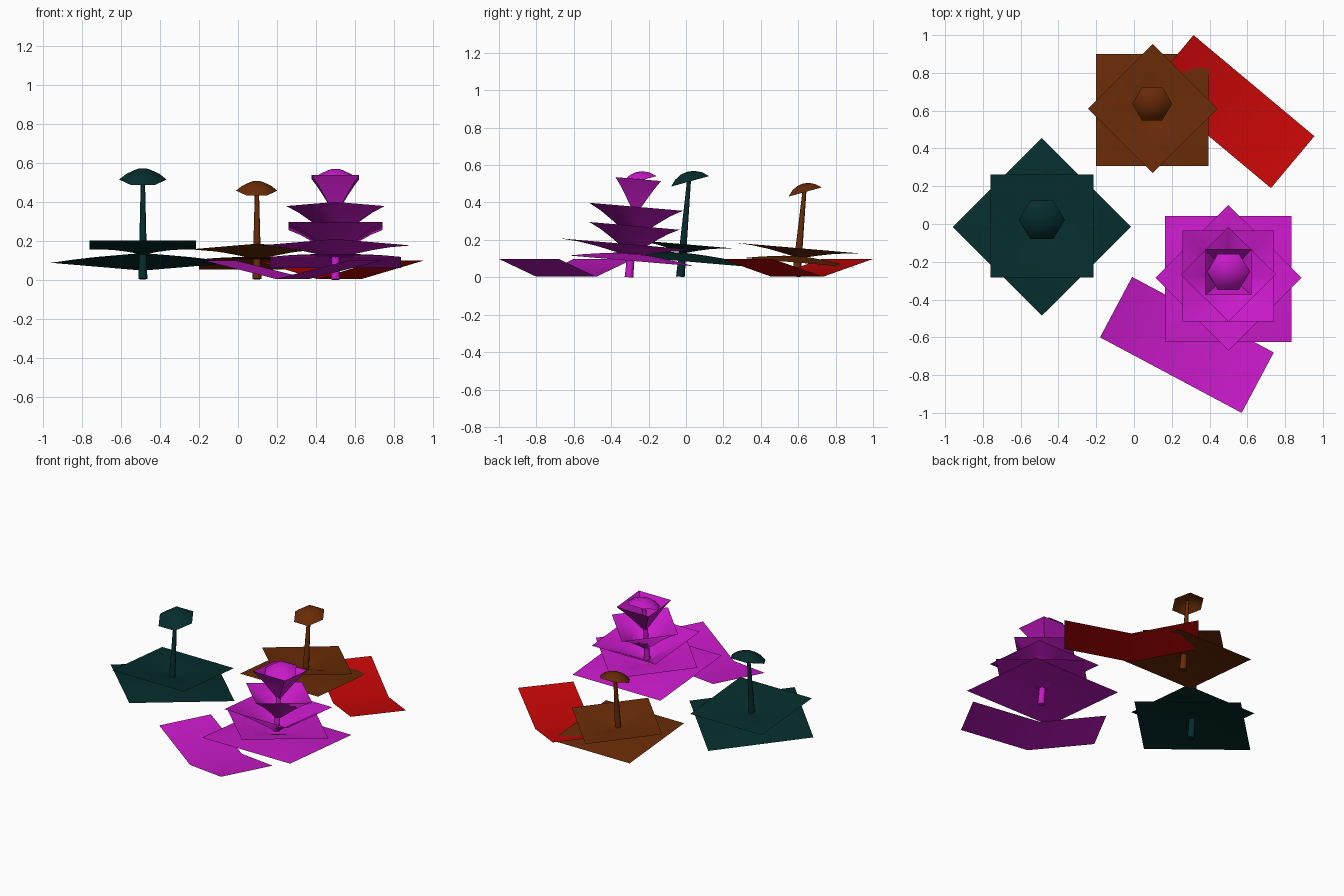
import bpy, bmesh, math
from mathutils import Matrix, Vector

if "Cube" in bpy.data.objects:
    bpy.data.objects.remove(bpy.data.objects["Cube"])


def material(name, rgb):
    m = bpy.data.materials.new(name)
    m.diffuse_color = (*rgb, 1)
    m.use_nodes = True
    m.node_tree.nodes["Principled BSDF"].inputs["Base Color"].default_value = m.diffuse_color
    return m


MAGENTA = material("magenta", (0.58, 0.010, 0.58))
RED = material("red", (0.57, 0.002, 0.002))
BROWN = material("brown", (0.14, 0.024, 0.002))
TEAL = material("dark_teal", (0.0018, 0.026, 0.026))
LEAN = 0.085  # flowers lean gently backwards


def finish(bm, name, mat, angle=70):
    bmesh.ops.recalc_face_normals(bm, faces=bm.faces)
    if sum(f.normal.z * f.calc_area() for f in bm.faces) < 0:
        bmesh.ops.reverse_faces(bm, faces=bm.faces)
    me = bpy.data.meshes.new(name)
    bm.to_mesh(me)
    bm.free()
    me.materials.append(mat)
    ob = bpy.data.objects.new(name, me)
    bpy.context.collection.objects.link(ob)
    bpy.ops.object.select_all(action='DESELECT')
    ob.select_set(True)
    bpy.context.view_layer.objects.active = ob
    bpy.ops.object.shade_smooth_by_angle(angle=math.radians(angle))
    return ob


def lathe(name, profile, sides, phase, centre, tilt, mat):
    """Low-sided turned shell; profile runs from the middle (r = 0) outwards."""
    bm = bmesh.new()
    tip = bm.verts.new((0, 0, profile[0][1]))
    prev = None
    for r, z in profile[1:]:
        ring = [bm.verts.new((r * math.cos(phase + math.tau * i / sides),
                              r * math.sin(phase + math.tau * i / sides), z))
                for i in range(sides)]
        for i in range(sides):
            j = (i + 1) % sides
            if prev:
                bm.faces.new((prev[i], ring[i], ring[j], prev[j]))
            else:
                bm.faces.new((tip, ring[i], ring[j]))
        prev = ring
    bm.transform(Matrix.Translation(centre) @ Matrix.Rotation(tilt, 4, 'X'))
    return finish(bm, name, mat)


def petals(name, half, diamond, centre, depth, power, mat):
    """Square petal tier with its rim at `centre`: a cup, or a dome if depth < 0."""
    r = half if diamond else half * math.sqrt(2)
    steps = (0, 0.12, 0.28, 0.5, 0.75, 1)
    if depth > 0:
        profile = [(r * t, -depth * (1 - t) ** power) for t in steps]
    else:
        profile = [(r * t, -depth * (1 - t ** power)) for t in steps]
    lathe(name, profile, 4, 0 if diamond else math.pi / 4, centre, -LEAN, mat)


def cap(name, r, centre, mat):
    h = r * 0.44
    lathe(name, [(0, h), (r * 0.35, h * 0.9), (r * 0.7, h * 0.56), (r, 0)],
          6, 0, centre, 0.27, mat)


def stem(name, base, top, mat):
    base, top = Vector(base), Vector(top)
    d = top - base
    bm = bmesh.new()
    bmesh.ops.create_cone(bm, cap_ends=True, segments=8, radius1=0.023,
                          radius2=0.01, depth=d.length)
    bm.transform(Matrix.Translation((base + top) / 2)
                 @ d.to_track_quat('Z', 'Y').to_matrix().to_4x4())
    finish(bm, name, mat, 50)


def leaf(name, centre, along, across, mat):
    """Rectangle folded across its middle, both ends raised."""
    bm = bmesh.new()
    rows = []
    for t in (-1, 0, 1):
        rows.append([bm.verts.new((centre[0] + t * along[0] + s * across[0],
                                   centre[1] + t * along[1] + s * across[1],
                                   0.003 + 0.095 * abs(t))) for s in (-1, 1)])
    for a, b in zip(rows, rows[1:]):
        bm.faces.new((a[0], b[0], b[1], a[1]))
    finish(bm, name, mat, 30)


# Teal flower: cupped upper petals over drooping lower petals
petals("teal_upper_petals", 0.273, False, (-0.488, -0.01, 0.177), 0.05, 1.7, TEAL)
petals("teal_lower_petals", 0.472, True, (-0.488, -0.015, 0.086), -0.045, 1.6, TEAL)
stem("teal_stem", (-0.488, -0.03, 0.003), (-0.488, 0.018, 0.54), TEAL)
cap("teal_cap", 0.122, (-0.488, 0.022, 0.513), TEAL)

# Brown flower
petals("brown_upper_petals", 0.343, True, (0.099, 0.611, 0.155), 0.055, 1.7, BROWN)
petals("brown_lower_petals", 0.297, False, (0.097, 0.603, 0.078), -0.035, 1.6, BROWN)
stem("brown_stem", (0.097, 0.59, 0.003), (0.097, 0.635, 0.48), BROWN)
cap("brown_cap", 0.106, (0.096, 0.637, 0.456), BROWN)

# Magenta flower: five tiers, steeper towards the top (half, diamond, y, z, depth, power)
tiers = [(0.335, False, -0.292, 0.088, -0.04, 1.6),
         (0.387, True, -0.285, 0.175, 0.07, 1.6),
         (0.242, False, -0.276, 0.275, 0.16, 1.2),
         (0.252, True, -0.267, 0.377, 0.18, 1.2),
         (0.122, False, -0.255, 0.525, 0.2, 1.1)]
for i, (half, diamond, y, z, depth, power) in enumerate(tiers):
    petals(f"magenta_petals_{i + 1}", half, diamond, (0.5, y, z), depth, power, MAGENTA)
stem("magenta_stem", (0.5, -0.305, 0), (0.5, -0.256, 0.54), MAGENTA)
cap("magenta_cap", 0.113, (0.5, -0.252, 0.515), MAGENTA)

# Fallen leaves
leaf("red_leaf", (0.52, 0.595), (0.32, -0.2675), (0.115, 0.1375), RED)
leaf("magenta_leaf", (0.28, -0.64), (0.375, -0.2), (0.085, 0.16), MAGENTA)
